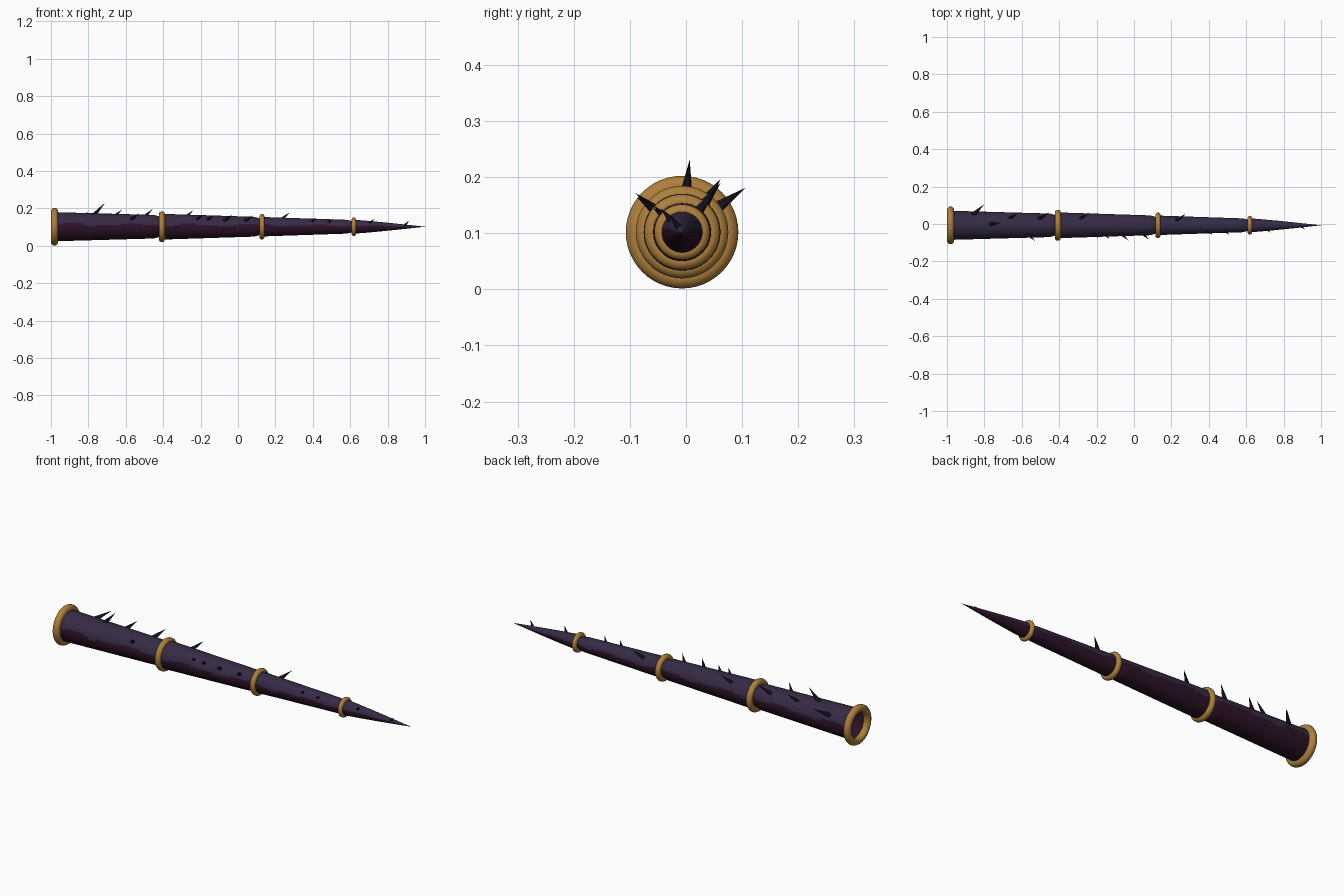
import bpy, math
from mathutils import Vector

if "Cube" in bpy.data.objects:
    bpy.data.objects.remove(bpy.data.objects["Cube"])

CY, CZ = -0.007, 0.102          # axis of the horn


def material(name, rgb):
    m = bpy.data.materials.new(name)
    m.diffuse_color = (*rgb, 1)
    m.use_nodes = True
    m.node_tree.nodes["Principled BSDF"].inputs["Base Color"].default_value = m.diffuse_color
    return m


violet = material("dusk violet", (0.036, 0.024, 0.060))
maroon = material("dark maroon", (0.026, 0.006, 0.021))
gold = material("old gold", (0.42, 0.215, 0.045))
thorn_black = material("thorn black", (0.014, 0.011, 0.024))


def make_object(name, verts, faces, mats, angle=40):
    me = bpy.data.meshes.new(name)
    me.from_pydata(verts, [], faces)
    me.validate()
    for m in mats:
        me.materials.append(m)
    ob = bpy.data.objects.new(name, me)
    bpy.context.collection.objects.link(ob)
    bpy.context.view_layer.objects.active = ob
    ob.select_set(True)
    bpy.ops.object.shade_smooth_by_angle(angle=math.radians(angle))
    ob.select_set(False)
    return ob


def lathe(name, profile, mats, n=48, closed=False):
    """Revolve (x, radius) points around the horn axis."""
    verts = [(x, CY + r * math.cos(2 * math.pi * k / n), CZ + r * math.sin(2 * math.pi * k / n))
             for x, r in profile for k in range(n)]
    p = len(profile)
    faces = []
    for i in range(p if closed else p - 1):
        j = (i + 1) % p
        for k in range(n):
            l = (k + 1) % n
            faces.append((i * n + l, i * n + k, j * n + k, j * n + l))
    return make_object(name, verts, faces, mats)


# Horn sections: (start x, start radius, end x, end radius, neck x, neck radius)
sections = [(-0.985, 0.078, -0.45, 0.063, -0.40, 0.045),
            (-0.41, 0.069, 0.085, 0.053, 0.13, 0.038),
            (0.13, 0.052, 0.58, 0.037, 0.62, 0.025)]


def radius_at(x):
    for x0, r0, x1, r1, x2, r2 in sections:
        if x < x1:
            return r0 + (r1 - r0) * (x - x0) / (x1 - x0)
        if x < x2:
            return r1
    return 0.037 * (1 - max(0, (x - 0.62) / 0.38) ** 1.15)


def paint_underside(ob):
    # wavy border between the violet back and the maroon underside
    for f in ob.data.polygons:
        c = f.center
        up = (c.z - CZ) / max(radius_at(c.x), 0.002)
        wave = 0.16 + 0.10 * math.sin(c.x * 19) + 0.06 * math.sin(c.x * 43 + 1)
        f.material_index = 0 if up > wave else 1


for i, (x0, r0, x1, r1, x2, r2) in enumerate(sections):
    prof = [(x0 + (x1 - x0) * t / 24, r0 + (r1 - r0) * t / 24) for t in range(25)]
    prof += [((x1 + x2) / 2, (r1 * 0.62 + r2 * 0.38)), (x2, r2)]
    paint_underside(lathe(f"horn_section_{i + 1}", prof, [violet, maroon]))

xs = [0.62 + 0.38 * t / 20 for t in range(21)]
paint_underside(lathe("horn_tip", [(x, max(radius_at(x), 0.0004)) for x in xs], [violet, maroon]))

# Gold rings: (x, outer radius, half width)
for i, (x, r, w) in enumerate([(-0.981, 0.101, 0.019), (-0.407, 0.083, 0.0165),
                               (0.128, 0.068, 0.0145), (0.62, 0.050, 0.0125)]):
    prof = []
    for k in range(12):
        a = 2 * math.pi * (k + 0.5) / 12
        prof.append((x - w * math.cos(a), r - w + w * math.sin(a)))
    lathe(f"gold_ring_{i + 1}", prof[::-1], [gold], closed=True).data.flip_normals()


# Thorns: (tip x, angle round the axis from +y towards up, height above surface)
thorns = [(-0.80, 35, 0.063), (-0.71, 84, 0.058), (-0.62, 54, 0.045), (-0.53, 140, 0.042),
          (-0.455, 54, 0.053), (-0.24, 52, 0.046), (-0.19, 138, 0.030), (-0.13, 140, 0.034),
          (-0.03, 142, 0.044), (0.08, 142, 0.042), (0.275, 52, 0.048), (0.42, 137, 0.026),
          (0.51, 140, 0.028), (0.73, 132, 0.026), (0.915, 125, 0.026)]
for i, (tx, ang, h) in enumerate(thorns):
    a = math.radians(ang)
    out = Vector((0, math.cos(a), math.sin(a)))
    side = Vector((0, -math.sin(a), math.cos(a)))
    bx = tx - 0.95 * h - 0.003
    base = Vector((bx, CY, CZ)) + out * (radius_at(bx) - 0.006)
    tip = Vector((tx, CY, CZ)) + out * (radius_at(bx) + h)
    w = 0.004 + 0.13 * h
    verts = [base + side * w * math.cos(k * math.pi / 3)
             + Vector((1.5 * w * math.sin(k * math.pi / 3), 0, 0)) for k in range(6)] + [tip]
    faces = [((k + 1) % 6, k, 6) for k in range(6)] + [tuple(range(6))]
    make_object(f"thorn_{i + 1}", verts, faces, [thorn_black], 20)

# Make every surface face outward
import bmesh
for ob in bpy.context.collection.objects:
    bm = bmesh.new()
    bm.from_mesh(ob.data)
    bmesh.ops.recalc_face_normals(bm, faces=bm.faces)
    bm.to_mesh(ob.data)
    bm.free()
